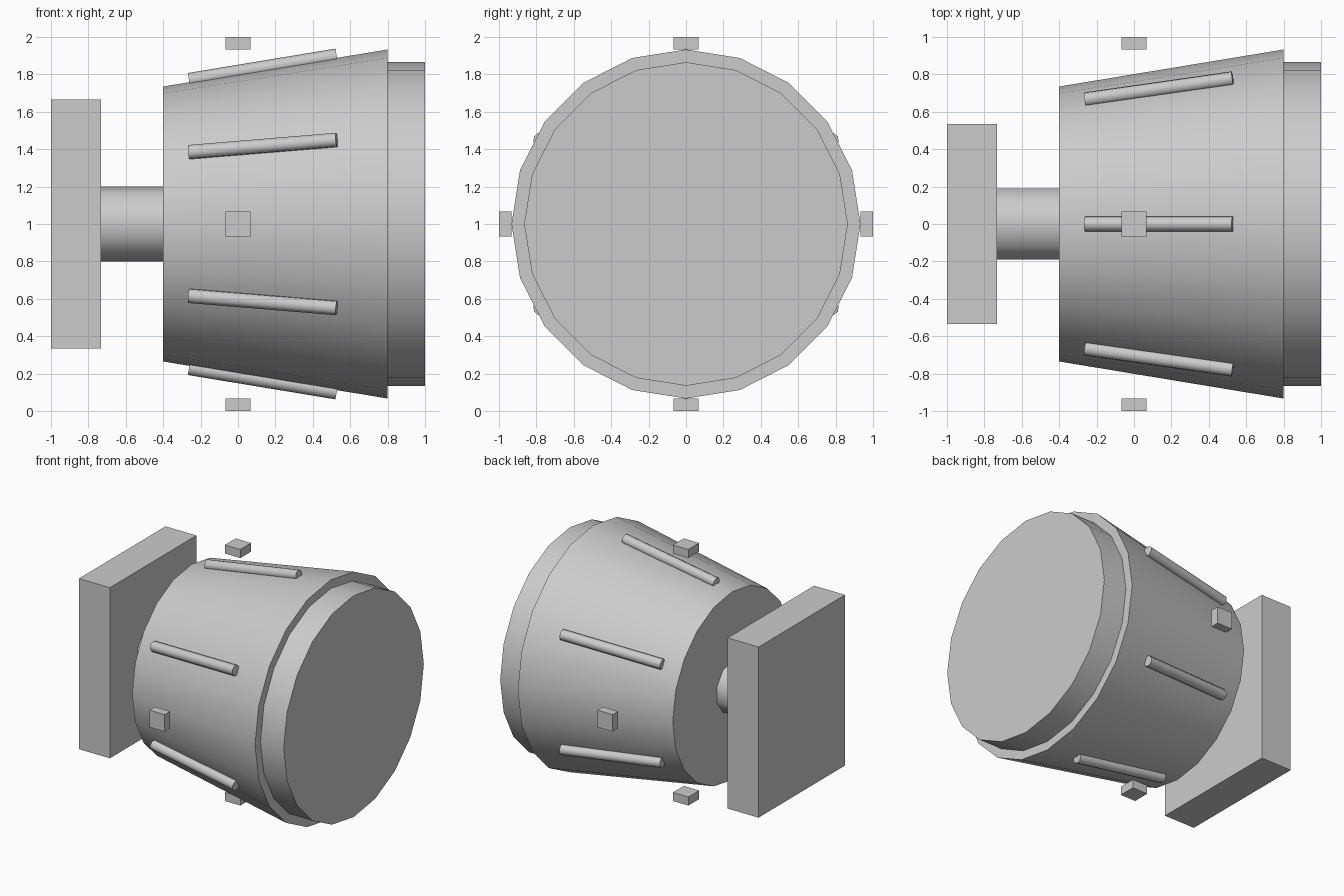
import bpy, bmesh
from math import sin, cos, pi, radians, atan2
from mathutils import Matrix, Vector

if "Cube" in bpy.data.objects:
    bpy.data.objects.remove(bpy.data.objects["Cube"])

CENTRE = Matrix.Translation((0, 0, 1))   # everything sits around this x axis


def finish(bm, name, smooth=False):
    bmesh.ops.recalc_face_normals(bm, faces=bm.faces)
    me = bpy.data.meshes.new(name)
    bm.to_mesh(me)
    bm.free()
    ob = bpy.data.objects.new(name, me)
    bpy.context.collection.objects.link(ob)
    if smooth:
        bpy.ops.object.select_all(action='DESELECT')
        ob.select_set(True)
        bpy.context.view_layer.objects.active = ob
        bpy.ops.object.shade_smooth_by_angle(angle=radians(50))
    return ob


def frustum(name, x0, r0, x1, r1, sides, matrix=CENTRE):
    """Capped cone section along x, with a corner pointing straight up."""
    bm = bmesh.new()
    rings = []
    for x, r in ((x0, r0), (x1, r1)):
        rings.append([bm.verts.new(matrix @ Vector((x, r * sin(a), r * cos(a))))
                      for a in (2 * pi * i / sides for i in range(sides))])
    lo, hi = rings
    for i in range(sides):
        j = (i + 1) % sides
        bm.faces.new((lo[i], lo[j], hi[j], hi[i]))
    bm.faces.new(lo)
    bm.faces.new(hi)
    return finish(bm, name, True)


def box(name, centre, size):
    bm = bmesh.new()
    bmesh.ops.create_cube(bm, size=1, matrix=Matrix.Translation(centre) @ Matrix.Diagonal((*size, 1)))
    return finish(bm, name)


# Tapered body, end cap and neck
frustum("tapered_body", -0.4, 0.735, 0.8, 0.933, 20)
frustum("end_cap", 0.8, 0.865, 1.0, 0.865, 20)
frustum("neck", -0.735, 0.2, -0.4, 0.2, 10)

# Rectangular mounting plate
box("mounting_plate", (-0.867, 0, 1), (0.267, 1.067, 1.333))

# Six ribs lying along the taper
tilt = Matrix.Rotation(-atan2(0.933 - 0.735, 1.2), 4, 'Y')
for i in range(6):
    spin = Matrix.Rotation(i * pi / 3, 4, 'X')
    m = CENTRE @ spin @ Matrix.Translation((0.133, 0, 0.833)) @ tilt
    frustum(f"rib_{i + 1}", -0.4, 0.04, 0.4, 0.04, 8, m)

# Four small floating blocks around the body
for s, v, h in ((1, "top", "back"), (-1, "bottom", "front")):
    box(f"{v}_block", (0, 0, 1 + s * 0.9665), (0.133, 0.133, 0.067))
    box(f"{h}_block", (0, s * 0.9665, 1), (0.133, 0.067, 0.133))
